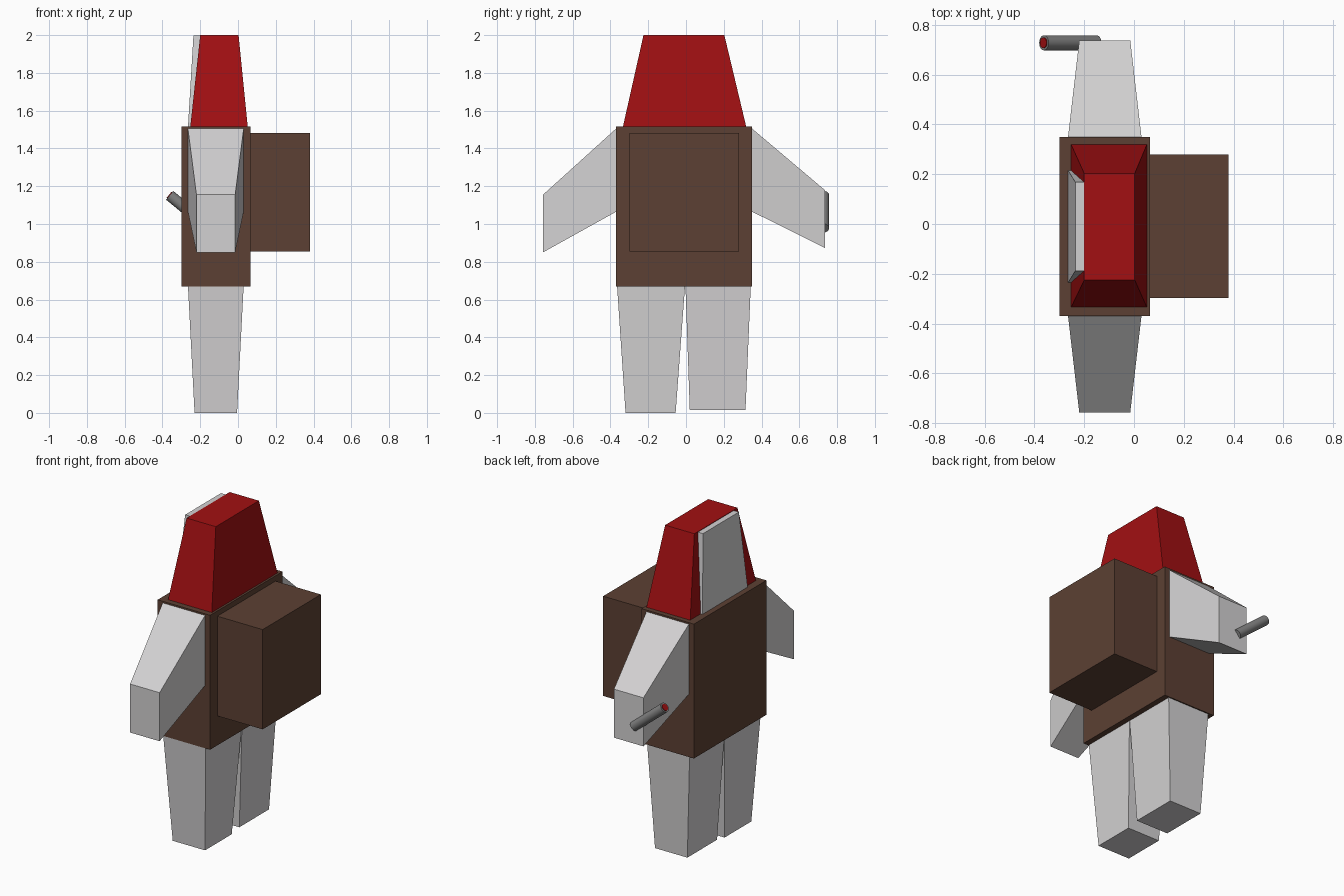
import bpy
import bmesh
from mathutils import Vector

cube = bpy.data.objects.get("Cube")
if cube:
    bpy.data.objects.remove(cube, do_unlink=True)


def make_material(name, rgb):
    mat = bpy.data.materials.new(name)
    mat.use_nodes = True
    colour = (*rgb, 1.0)
    mat.diffuse_color = colour
    mat.node_tree.nodes["Principled BSDF"].inputs["Base Color"].default_value = colour
    return mat


brown = make_material("dark brown", (0.107, 0.051, 0.033))
red = make_material("deep red", (0.36, 0.005, 0.006))
light_grey = make_material("light grey", (0.65, 0.64, 0.645))
mid_grey = make_material("mid grey", (0.22, 0.22, 0.22))


def finish(name, bm, mat):
    bmesh.ops.recalc_face_normals(bm, faces=bm.faces)
    mesh = bpy.data.meshes.new(name)
    bm.to_mesh(mesh)
    bm.free()
    mesh.materials.append(mat)
    obj = bpy.data.objects.new(name, mesh)
    bpy.context.collection.objects.link(obj)
    return obj


def tapered_block(name, mat, start, end):
    """Join two rectangles, each given as (min corner, max corner)."""
    bm = bmesh.new()
    rings = []
    for low, high in (start, end):
        x0, y0, z0 = low
        x1, y1, z1 = high
        if z0 == z1:    # horizontal rectangle
            corners = [(x0, y0, z0), (x1, y0, z0), (x1, y1, z0), (x0, y1, z0)]
        else:           # rectangle facing along y
            corners = [(x0, y0, z0), (x1, y0, z0), (x1, y0, z1), (x0, y0, z1)]
        rings.append([bm.verts.new(c) for c in corners])
    a, b = rings
    bm.faces.new(a)
    bm.faces.new(b)
    for i in range(4):
        j = (i + 1) % 4
        bm.faces.new((a[i], a[j], b[j], b[i]))
    return finish(name, bm, mat)


def box(name, mat, low, high):
    return tapered_block(name, mat,
                         (low, (high[0], high[1], low[2])),
                         ((low[0], low[1], high[2]), high))


def rod(name, mat, start, end, radius):
    start, end = Vector(start), Vector(end)
    bm = bmesh.new()
    bmesh.ops.create_cone(bm, cap_ends=True, segments=24, radius1=radius,
                          radius2=radius, depth=(end - start).length)
    obj = finish(name, bm, mat)
    obj.location = (start + end) / 2
    obj.rotation_euler = (end - start).to_track_quat('Z', 'Y').to_euler()
    bpy.ops.object.select_all(action='DESELECT')
    obj.select_set(True)
    bpy.context.view_layer.objects.active = obj
    bpy.ops.object.shade_smooth_by_angle()
    return obj


# Torso and backpack
box("torso", brown, (-0.30, -0.37, 0.67), (0.065, 0.35, 1.515))
box("backpack", brown, (0.065, -0.298, 0.855), (0.38, 0.28, 1.482))

# Head and visor
tapered_block("head", red,
              ((-0.253, -0.335, 1.51), (0.052, 0.32, 1.51)),
              ((-0.2, -0.225, 2.0), (0.003, 0.203, 2.0)))
tapered_block("visor", light_grey,
              ((-0.265, -0.235, 1.51), (-0.2, 0.215, 1.51)),
              ((-0.236, -0.188, 1.997), (-0.2, 0.168, 1.997)))

# Arms reach outward and taper toward the hands
for name, root, tip, low, high in (("arm_near", -0.37, -0.757, 0.85, 1.155),
                                   ("arm_far", 0.35, 0.737, 0.873, 1.178)):
    tapered_block(name, light_grey,
                  ((-0.265, root, 1.065), (0.03, root, 1.505)),
                  ((-0.22, tip, low), (-0.015, tip, high)))

# Legs taper toward the feet
for name, top, foot, z in (("leg_near", (-0.365, -0.005), (-0.32, -0.055), 0.0),
                           ("leg_far", (-0.003, 0.343), (0.02, 0.315), 0.015)):
    tapered_block(name, light_grey,
                  ((-0.265, top[0], 0.675), (0.03, top[1], 0.675)),
                  ((-0.23, foot[0], z), (-0.005, foot[1], z)))

# Hand-held rod with a red tip
rear = Vector((-0.15, 0.728, 0.978))
front = Vector((-0.362, 0.728, 1.152))
aim = (front - rear).normalized()
rod("blaster", mid_grey, rear, front, 0.03)
rod("blaster_tip", red, front - aim * 0.01, front + aim * 0.004, 0.021)
